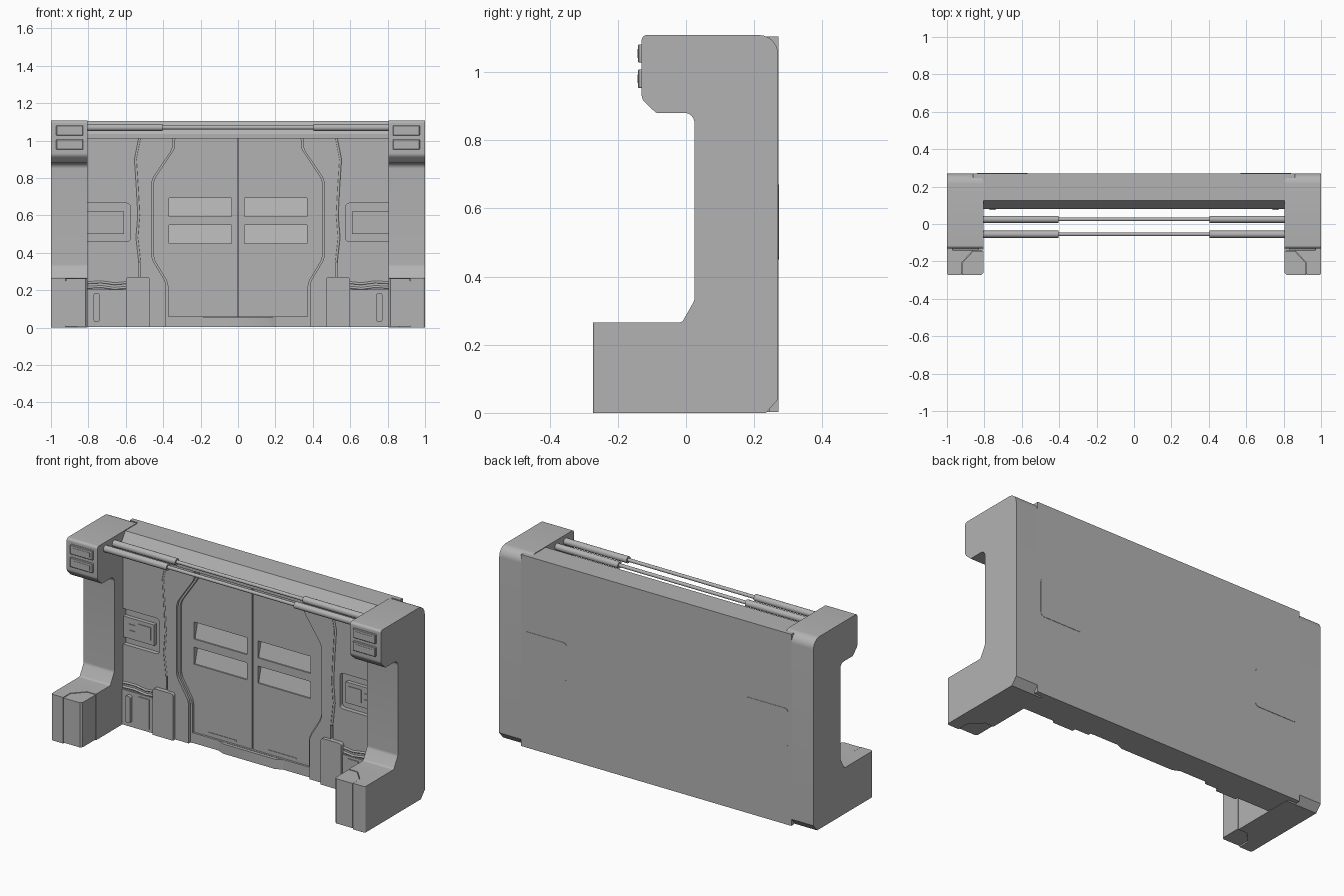
import bpy, bmesh, math
from mathutils import Vector

if "Cube" in bpy.data.objects:
    bpy.data.objects.remove(bpy.data.objects["Cube"])

grey = bpy.data.materials.new("dark_grey")
grey.diffuse_color = (0.45, 0.45, 0.45, 1)
grey.use_nodes = True
grey.node_tree.nodes["Principled BSDF"].inputs["Base Color"].default_value = grey.diffuse_color


def rounded(pts, n=6):
    """Turn (u, v, radius) corners into a filleted 2D outline."""
    out = []
    for i, (u, v, r) in enumerate(pts):
        c = Vector((u, v))
        if r == 0:
            out.append((u, v))
            continue
        d0 = (Vector(pts[i - 1][:2]) - c).normalized()
        d1 = (Vector(pts[(i + 1) % len(pts)][:2]) - c).normalized()
        half = d0.angle(d1) / 2
        t = r / math.tan(half)
        mid = c + (d0 + d1).normalized() * (r / math.sin(half))
        a, b = c + d0 * t - mid, c + d1 * t - mid
        for k in range(n + 1):
            p = a.lerp(b, k / n).normalized() * r + mid
            out.append((p.x, p.y))
    return out


def rect(u0, u1, v0, v1, r=0):
    return rounded([(u0, v0, r), (u1, v0, r), (u1, v1, r), (u0, v1, r)], 4)


def select(ob):
    bpy.ops.object.select_all(action='DESELECT')
    bpy.context.view_layer.objects.active = ob
    ob.select_set(True)


def prism(name, pts, axis, a, b, mirror=False, bevel=0):
    """Extrude a 2D outline along an axis between a and b."""
    place = {'x': lambda p, w: (w, p[0], p[1]),
             'y': lambda p, w: (p[0], w, p[1]),
             'z': lambda p, w: (p[0], p[1], w)}[axis]
    bm = bmesh.new()
    lo = [bm.verts.new(place(p, a)) for p in pts]
    hi = [bm.verts.new(place(p, b)) for p in pts]
    bm.faces.new(lo)
    bm.faces.new(hi)
    for i in range(len(pts)):
        j = (i + 1) % len(pts)
        bm.faces.new((lo[i], lo[j], hi[j], hi[i]))
    bmesh.ops.recalc_face_normals(bm, faces=bm.faces)
    me = bpy.data.meshes.new(name)
    bm.to_mesh(me)
    bm.free()
    me.materials.append(grey)
    ob = bpy.data.objects.new(name, me)
    bpy.context.collection.objects.link(ob)
    select(ob)
    bpy.ops.object.shade_smooth_by_angle(angle=math.radians(30))
    if bevel:
        m = ob.modifiers.new("bevel", 'BEVEL')
        m.width, m.segments, m.limit_method = bevel, 1, 'ANGLE'
    if mirror:
        add_mirror(ob)
    return ob


def add_mirror(ob):
    ob.modifiers.new("mirror", 'MIRROR').use_axis[0] = True


def cut(ob, cutter):
    m = ob.modifiers.new("cut", 'BOOLEAN')
    m.operation, m.object, m.solver = 'DIFFERENCE', cutter, 'EXACT'
    select(ob)
    bpy.ops.object.modifier_apply(modifier=m.name)
    bpy.data.objects.remove(cutter, do_unlink=True)
    bpy.ops.object.shade_flat()


# C-shaped side pillars
pillar = rounded([(-0.13, 0, 0), (0.235, 0, 0), (0.27, 0.04, 0), (0.27, 1.108, 0.055),
                  (-0.13, 1.108, 0.015), (-0.13, 0.92, 0.03), (-0.088, 0.88, 0.01),
                  (0.025, 0.88, 0.03), (0.025, 0.33, 0.03), (-0.012, 0.265, 0.015),
                  (-0.13, 0.265, 0)])
prism("side_pillar", pillar, 'x', 0.805, 1.0, True)

# Feet, with a faceted corner insert set in a narrow groove
foot = prism("foot", rounded([(0.805, -0.13, 0), (0.805, -0.273, 0.012),
                              (1.0, -0.273, 0.012), (1.0, -0.13, 0)]), 'z', 0, 0.265)
socket = [(0.79, -0.29), (0.923, -0.29), (0.923, -0.209), (0.861, -0.142), (0.79, -0.142)]
cut(foot, prism("socket_cutter", socket, 'z', -0.1, 0.4))
add_mirror(foot)
insert = [(0.805, -0.262), (0.816, -0.273), (0.92, -0.273), (0.92, -0.21),
          (0.86, -0.145), (0.805, -0.145)]
prism("foot_insert", insert, 'z', 0.006, 0.263, True)
prism("foot_core", rect(0.815, 0.93, -0.268, -0.13), 'z', 0.008, 0.25, True)

# Head lamps on the pillars
for z in (0.953, 1.027):
    prism("lamp_housing", rect(0.828, 0.972, z, z + 0.054, 0.004), 'y', -0.141, -0.12, True, 0.003)
    prism("lamp_lens", rect(0.845, 0.955, z + 0.014, z + 0.04), 'y', -0.1425, -0.13, True)

# Wall core with door windows and centre seam cut in
core = prism("door_wall", rect(-0.81, 0.81, 0.002, 1.05), 'y', 0.13, 0.262)
for s in (-1, 1):
    for z0 in (0.45, 0.595):
        wedge = [(0.12, z0), (0.138, z0), (0.165, z0 + 0.098), (0.12, z0 + 0.098)]
        x0, x1 = sorted((s * 0.035, s * 0.37))
        cut(core, prism("window_cutter", wedge, 'x', x0, x1))
cut(core, prism("seam_cutter", rect(-0.003, 0.003, 0.06, 1.03), 'y', 0.1, 0.145))

# Back plate and raised hatches
prism("back_plate", rect(-0.86, 0.86, 0.002, 1.104), 'y', 0.245, 0.271)
prism("back_hatch", rect(0.57, 0.84, 0.45, 0.67, 0.02), 'y', 0.26, 0.273, True)

# Top beam with a sloped front
beam = [(0.08, 1.012), (0.262, 1.012), (0.262, 1.104), (0.125, 1.104), (0.08, 1.035)]
prism("top_beam", beam, 'x', -0.81, 0.81)

# Telescopic rails between the pillar heads
for y in (0.025, -0.055):
    ring = lambda r: [(y + r * math.cos(k * math.pi / 10), 1.07 + r * math.sin(k * math.pi / 10))
                      for k in range(20)]
    prism("rail_sleeve", ring(0.019), 'x', 0.405, 0.83, True)
    prism("rail_rod", ring(0.010), 'x', -0.42, 0.42)


# Door frame: a proud jamb and a thinner lip following the door edge
def edge(off):
    return rounded([(0.335 + off, 1.015, 0), (0.338 + off, 0.955, 0.07), (0.45 + off, 0.79, 0.1),
                    (0.45 + off, 0.37, 0.1), (0.372 + off, 0.24, 0.1), (0.372 + off, 0.002, 0)])


seam = [(0.52, 0.002), (0.52, 0.35), (0.535, 0.48), (0.525, 0.6), (0.533, 0.75),
        (0.543, 0.9), (0.52, 1.015)]
prism("frame_lip", edge(0) + seam, 'y', 0.116, 0.14, True)
prism("frame_jamb", edge(0.012) + seam, 'y', 0.10, 0.14, True)

# Side wall panel with console recess
outer = [(x + 0.01, z) for x, z in seam]
side = prism("side_panel", outer + [(0.81, 1.015), (0.81, 0.002)], 'y', 0.105, 0.14)
cut(side, prism("console_cutter",
                rounded([(0.575, 0.46, 0.02), (0.9, 0.46, 0), (0.9, 0.665, 0), (0.575, 0.665, 0.02)]),
                'y', 0.05, 0.2))
add_mirror(side)
prism("upper_panel_rib", rect(0.62, 0.78, 0.98, 0.995, 0.007), 'y', 0.10, 0.12, True)

# Wall console
prism("console_box", rect(0.61, 0.81, 0.5, 0.62), 'y', 0.108, 0.135, True)
prism("console_screen", rect(0.63, 0.71, 0.525, 0.6), 'y', 0.104, 0.12, True)
for z in (0.53, 0.565):
    prism("console_button", rect(0.73, 0.77, z, z + 0.02), 'y', 0.104, 0.12, True)

# Lower wall details
prism("frame_base_block", rounded([(0.47, 0.002, 0), (0.6, 0.002, 0), (0.6, 0.27, 0.015),
                                   (0.47, 0.27, 0.015)]), 'y', 0.08, 0.14, True)
prism("lower_panel", rect(0.6, 0.81, 0.002, 0.205), 'y', 0.095, 0.14, True)
prism("lower_panel_step", rect(0.63, 0.7, 0.02, 0.19), 'y', 0.091, 0.14, True)
prism("grab_handle", rect(0.74, 0.772, 0.03, 0.185, 0.012), 'y', 0.074, 0.12, True)

# Door sill with a centre bulge
prism("door_sill", rect(-0.38, 0.38, 0.002, 0.06), 'y', 0.118, 0.14)
sill = [(-0.21, 0.12), (-0.165, 0.1), (0.165, 0.1), (0.21, 0.12)]
prism("sill_bulge", sill, 'z', 0.002, 0.058)
prism("door_kick_bar", rect(0.1, 0.28, 0.075, 0.085, 0.004), 'y', 0.127, 0.14, True)


# Cables along the panel seams
def cable(name, pts):
    for s in (-1, 1):
        cu = bpy.data.curves.new(name, 'CURVE')
        cu.dimensions, cu.bevel_depth, cu.bevel_resolution = '3D', 0.007, 1
        cu.use_fill_caps = True
        cu.materials.append(grey)
        sp = cu.splines.new('POLY')
        sp.points.add(len(pts) - 1)
        for p, (x, z) in zip(sp.points, pts):
            p.co = (s * x, 0.105, z, 1)
        bpy.context.collection.objects.link(bpy.data.objects.new(name, cu))


cable("seam_cable", [(x + 0.005, z) for x, z in seam[1:]])
for z in (0.215, 0.24):
    cable("floor_cable", [(0.6, z), (0.66, z - 0.006), (0.73, z + 0.004), (0.81, z)])
